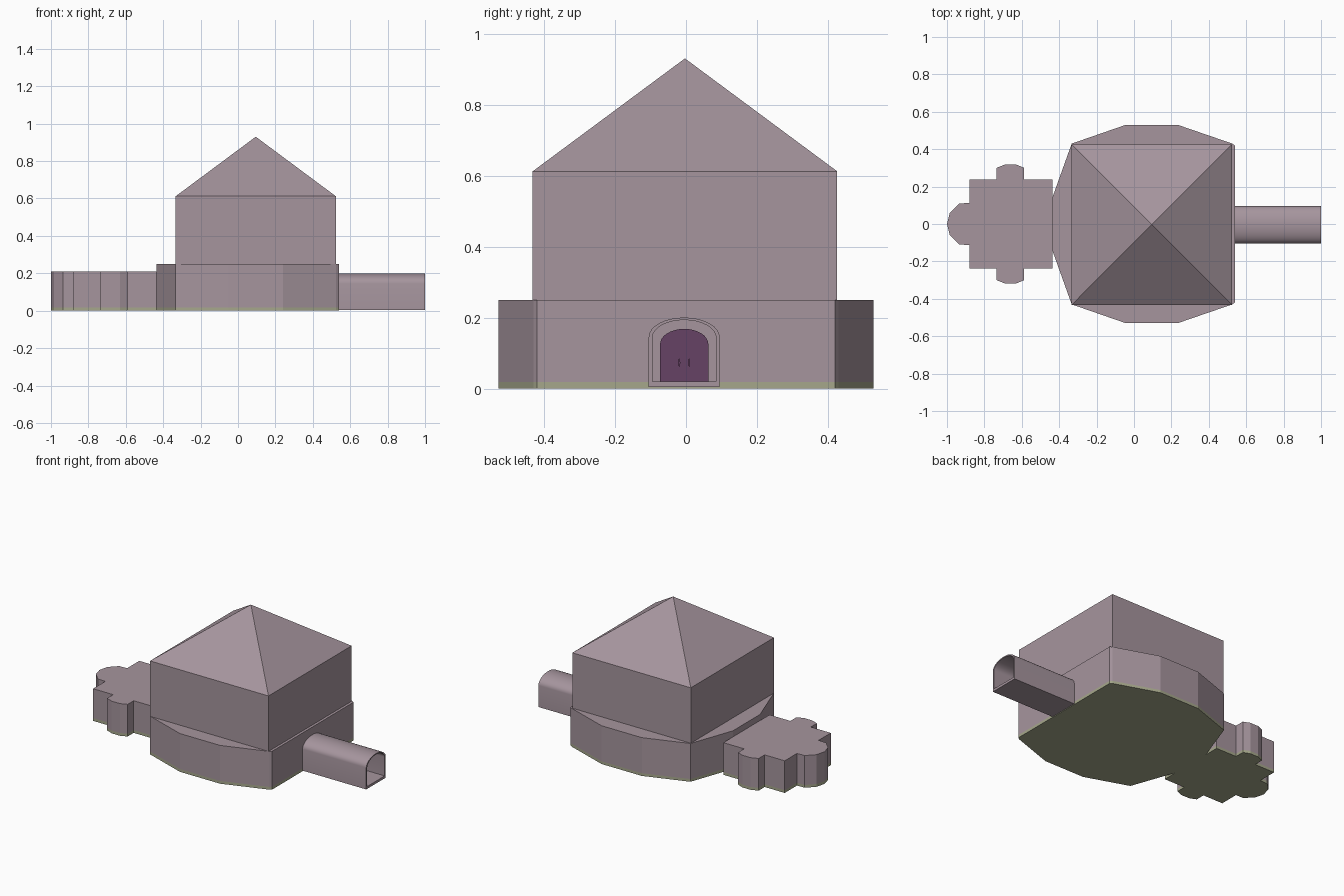
import bpy, bmesh, math
from mathutils import Vector

if "Cube" in bpy.data.objects:
    bpy.data.objects.remove(bpy.data.objects["Cube"])


def material(name, color):
    m = bpy.data.materials.new(name)
    m.diffuse_color = (*color, 1)
    m.use_nodes = True
    m.node_tree.nodes["Principled BSDF"].inputs["Base Color"].default_value = m.diffuse_color
    return m


WALL = material("wall_mauve", (0.38, 0.30, 0.34))
FLOOR = material("floor_green", (0.38, 0.39, 0.26))
DOOR = material("door_purple", (0.133, 0.055, 0.13))
CY = -0.005  # centre line of the tunnel and tower


def finish(name, bm, mat):
    bmesh.ops.recalc_face_normals(bm, faces=bm.faces)
    me = bpy.data.meshes.new(name)
    bm.to_mesh(me)
    bm.free()
    ob = bpy.data.objects.new(name, me)
    bpy.context.collection.objects.link(ob)
    me.materials.append(mat)
    return ob


def extrude(name, points, move, mat):
    """Solid made by sweeping a planar outline along a vector."""
    bm = bmesh.new()
    face = bm.faces.new([bm.verts.new(p) for p in points])
    ext = bmesh.ops.extrude_face_region(bm, geom=[face])["geom"]
    verts = [v for v in ext if isinstance(v, bmesh.types.BMVert)]
    bmesh.ops.translate(bm, verts=verts, vec=Vector(move))
    return finish(name, bm, mat)


def storey(name, outline, height):
    """Walls with a green floor slab underneath, same outline."""
    slab = 0.018
    extrude(name + "_floor", [(x, y, 0) for x, y in outline], (0, 0, slab), FLOOR)
    extrude(name + "_walls", [(x, y, slab) for x, y in outline],
            (0, 0, height - slab), WALL)


def mirrored(half):
    """Complete an outline given for y >= 0."""
    return half + [(x, -y) for x, y in reversed(half) if y > 0]


def arch(half_w, bottom, spring, top, x, n=16):
    """Door-shaped outline in the yz plane."""
    pts = [(x, CY - half_w, bottom)]
    for i in range(n + 1):
        a = math.pi * (1 - i / n)
        pts.append((x, CY + half_w * math.cos(a),
                    spring + (top - spring) * math.sin(a)))
    return pts + [(x, CY + half_w, bottom)]


# Main hall and side annex
storey("hall", mirrored([(-0.437, 0.14), (-0.333, 0.43), (-0.05, 0.528),
                         (0.24, 0.528), (0.525, 0.43), (0.54, 0.42)]), 0.25)
storey("annex", mirrored([(-1.0, 0), (-0.985, 0.06), (-0.935, 0.11), (-0.88, 0.112),
                          (-0.88, 0.238), (-0.735, 0.238), (-0.735, 0.30),
                          (-0.69, 0.318), (-0.63, 0.318), (-0.587, 0.30),
                          (-0.587, 0.238), (-0.437, 0.238)]), 0.21)

# Upper storey with a pyramid roof
square = [(-0.333, -0.432), (0.523, -0.432), (0.523, 0.426), (-0.333, 0.426)]
extrude("upper_walls", [(x, y, 0.25) for x, y in square], (0, 0, 0.357), WALL)
extrude("eave", [(x, y, 0.607) for x, y in square], (0, 0, 0.005), WALL)
bm = bmesh.new()
base = [bm.verts.new((x, y, 0.612)) for x, y in square]
apex = bm.verts.new((0.095, -0.003, 0.93))
bm.faces.new(base)
for i in range(4):
    bm.faces.new((base[i], base[(i + 1) % 4], apex))
finish("roof", bm, WALL)

# Hollow entrance tunnel: outer and inner arch loops joined at both ends
bm = bmesh.new()
rings = []
for args in ((0.1, 0.004, 0.145, 0.2), (0.09, 0.02, 0.143, 0.193)):
    for x in (0.535, 1.0):
        rings.append([bm.verts.new(p) for p in arch(*args, x)])
for a, b in ((0, 1), (2, 3), (0, 2), (1, 3)):
    r, s = rings[a], rings[b]
    for i in range(len(r)):
        j = (i + 1) % len(r)
        bm.faces.new((r[i], r[j], s[j], s[i]))
tunnel = finish("entrance_tunnel", bm, WALL)
bpy.context.view_layer.objects.active = tunnel
tunnel.select_set(True)
bpy.ops.object.shade_smooth_by_angle(angle=math.radians(40))
tunnel.select_set(False)

# Arched door at the end of the tunnel, with two handles
extrude("door", arch(0.068, 0.02, 0.125, 0.168, 0.538), (0.007, 0, 0), DOOR)
for side, tag in ((-1, "left"), (1, "right")):
    y = CY + side * 0.014
    handle = [(0.545, y + 0.003 * math.cos(i * math.pi / 4),
               0.073 + 0.012 * math.sin(i * math.pi / 4)) for i in range(8)]
    extrude("door_handle_" + tag, handle, (0.006, 0, 0), DOOR)
